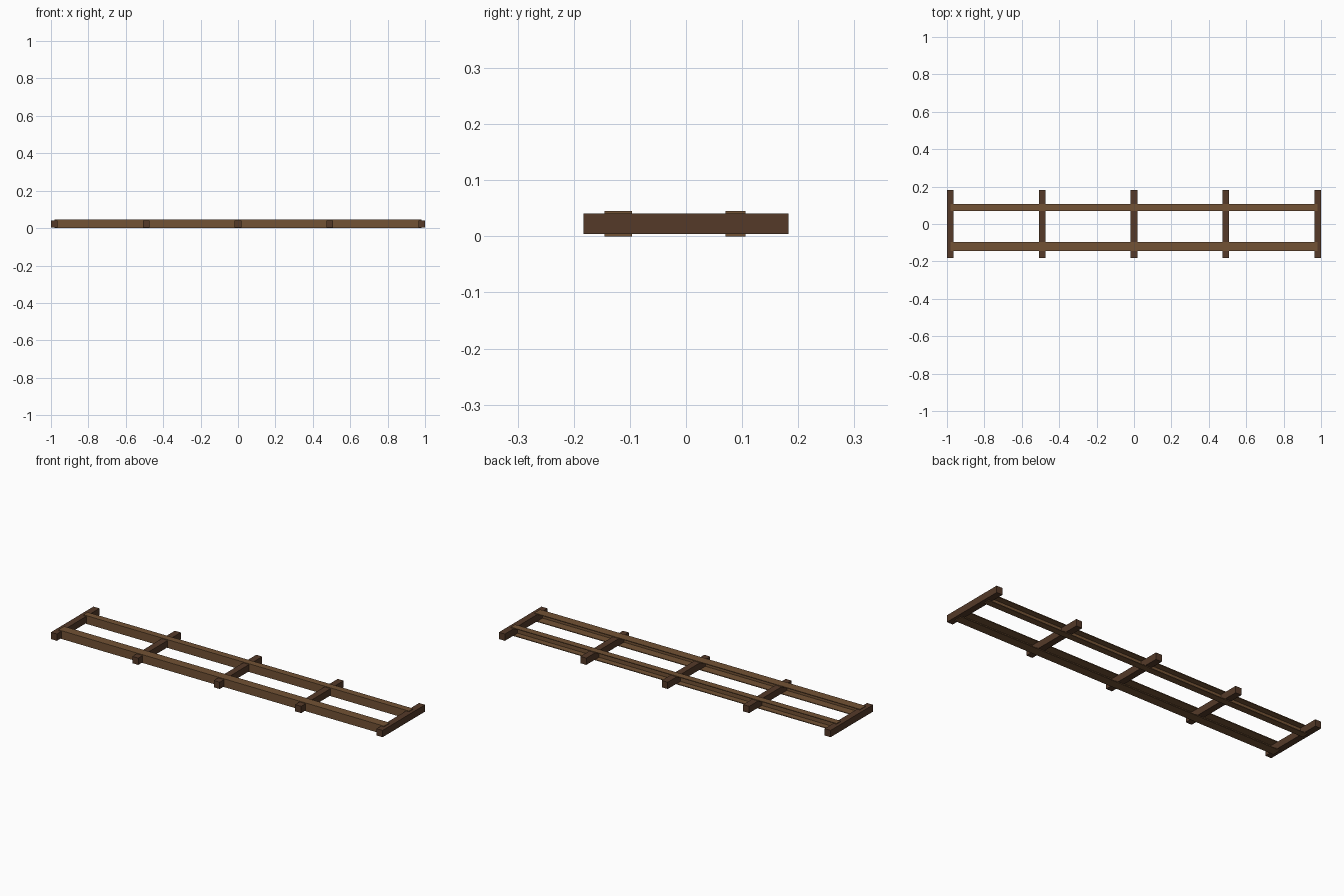
import bpy

if "Cube" in bpy.data.objects:
    bpy.data.objects.remove(bpy.data.objects["Cube"])


def material(name, color):
    m = bpy.data.materials.new(name)
    m.diffuse_color = (*color, 1)
    m.use_nodes = True
    m.node_tree.nodes["Principled BSDF"].inputs["Base Color"].default_value = m.diffuse_color
    return m


rail_mat = material("rail_brown", (0.17, 0.085, 0.035))
beam_mat = material("beam_dark_brown", (0.09, 0.042, 0.022))


def extrude_x(name, profile, x0, x1, mat):
    """Extrude a closed (y, z) outline along x."""
    n = len(profile)
    verts = [(x, y, z) for x in (x0, x1) for y, z in profile]
    faces = [(i, (i + 1) % n, n + (i + 1) % n, n + i) for i in range(n)]
    faces += [tuple(reversed(range(n))), tuple(range(n, 2 * n))]
    # outline runs counter-clockwise seen from +x
    mesh = bpy.data.meshes.new(name)
    mesh.from_pydata(verts, [], faces)
    mesh.materials.append(mat)
    mesh.validate()
    ob = bpy.data.objects.new(name, mesh)
    bpy.context.collection.objects.link(ob)
    return ob


def channel(y0, y1, h, t):
    """C-shaped section with its web at y0, open towards +y."""
    return [(y0, 0), (y1, 0), (y1, t), (y0 + t, t),
            (y0 + t, h - t), (y1, h - t), (y1, h), (y0, h)]


# Long channel rails, front one wider
extrude_x("front_rail", channel(-0.145, -0.096, 0.045, 0.004), -0.982, 0.982, rail_mat)
extrude_x("back_rail", channel(0.07, 0.106, 0.045, 0.004), -0.982, 0.982, rail_mat)

# Five cross beams held between the rail flanges
W = 0.183
section = [(-W, 0.004), (W, 0.004), (W, 0.041), (-W, 0.041)]
for i in range(5):
    x = (i - 2) * 0.491
    extrude_x(f"cross_beam_{i + 1}", section, x - 0.018, x + 0.018, beam_mat)
